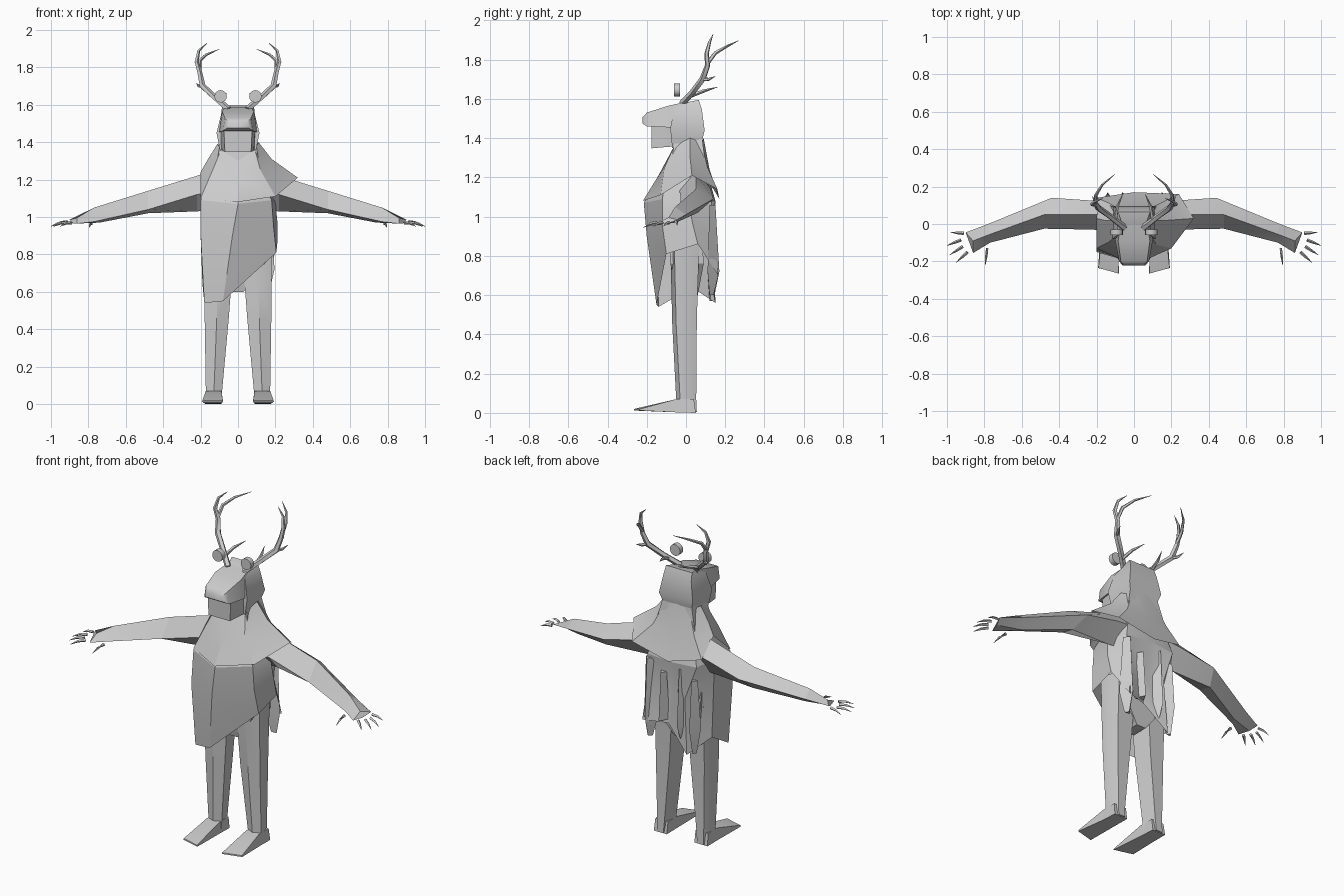
import bpy, bmesh, math
from mathutils import Vector

grey = bpy.data.materials.new("plain_grey")
grey.diffuse_color = (0.6, 0.6, 0.6, 1)


def finish(name, bm, angle=30):
    bmesh.ops.recalc_face_normals(bm, faces=bm.faces)
    me = bpy.data.meshes.new(name)
    bm.to_mesh(me)
    bm.free()
    me.materials.append(grey)
    ob = bpy.data.objects.new(name, me)
    bpy.context.collection.objects.link(ob)
    bpy.ops.object.select_all(action='DESELECT')
    ob.select_set(True)
    bpy.context.view_layer.objects.active = ob
    bpy.ops.object.shade_smooth_by_angle(angle=math.radians(angle))
    return ob


def loft(name, rings, caps=(True, True), side=1, angle=30):
    """Skin a series of equal-length point rings; side=-1 mirrors in x."""
    bm = bmesh.new()
    vs = [[bm.verts.new((p[0] * side, p[1], p[2])) for p in r] for r in rings]
    n = len(vs[0])
    for a, b in zip(vs, vs[1:]):
        for i in range(n):
            j = (i + 1) % n
            bm.faces.new((a[i], a[j], b[j], b[i]))
    if caps[0]:
        bm.faces.new(vs[0])
    if caps[1]:
        bm.faces.new(vs[-1])
    return finish(name, bm, angle)


def box_ring(w0, w1, y0, y1, z0, z1):
    """Rectangle across x: front edge (w0,y0,z0), back edge (w1,y1,z1)."""
    return [(-w0, y0, z0), (w0, y0, z0), (w1, y1, z1), (-w1, y1, z1)]


def tube(name, pts, radii, side, n=5):
    rings = []
    for i, p in enumerate(pts):
        d = (Vector(pts[min(i + 1, len(pts) - 1)]) - Vector(pts[max(i - 1, 0)])).normalized()
        u = d.orthogonal().normalized() if abs(d.y) > 0.98 else d.cross(Vector((0, 1, 0))).normalized()
        v = d.cross(u)
        rings.append([Vector(p) + radii[i] * (math.cos(t) * u + math.sin(t) * v)
                      for t in (k * 2 * math.pi / n for k in range(n))])
    return loft(name, rings, side=side, angle=50)


# Mantle over the shoulders, longer flap on one side
neck = [(0, -0.08, 1.30), (0.09, -0.06, 1.36), (0.11, 0.02, 1.40), (0.08, 0.08, 1.38),
        (0, 0.09, 1.40), (-0.08, 0.08, 1.38), (-0.11, 0.02, 1.39), (-0.09, -0.06, 1.36)]
chest = [(0, -0.14, 1.21), (0.12, -0.11, 1.25), (0.18, 0.02, 1.31), (0.14, 0.11, 1.25),
         (0, 0.12, 1.24), (-0.13, 0.11, 1.25), (-0.16, 0.02, 1.31), (-0.14, -0.10, 1.24)]
rim = [(0, -0.22, 1.08), (0.20, -0.13, 1.11), (0.32, 0.03, 1.21), (0.24, 0.16, 1.14),
       (0, 0.17, 1.09), (-0.20, 0.14, 1.14), (-0.20, 0.03, 1.24), (-0.20, -0.13, 1.10)]
loft("mantle", [neck, chest, rim], caps=(False, False), angle=20)

# Ragged robe below the mantle
yoke = [(0, -0.13, 1.22), (0.10, -0.10, 1.24), (0.16, 0.02, 1.25), (0.12, 0.10, 1.22),
        (0, 0.11, 1.22), (-0.12, 0.10, 1.22), (-0.16, 0.02, 1.25), (-0.12, -0.09, 1.23)]
ribs = [(0, -0.215, 1.07), (0.18, -0.12, 1.09), (0.20, 0.02, 1.08), (0.16, 0.13, 1.08),
        (0, 0.15, 1.08), (-0.16, 0.13, 1.08), (-0.20, 0.02, 1.10), (-0.20, -0.13, 1.09)]
waist = [(-0.03, -0.20, 0.90), (0.19, -0.12, 0.95), (0.21, 0.03, 0.98), (0.14, 0.14, 0.90),
         (0.02, 0.10, 0.92), (-0.09, 0.14, 0.88), (-0.20, 0.03, 0.90), (-0.20, -0.15, 0.90)]
hem = [(-0.08, -0.15, 0.55), (0.205, -0.10, 0.81), (0.21, 0.06, 0.86), (0.17, 0.165, 0.70),
       (0.03, 0.12, 0.70), (-0.11, 0.15, 0.56), (-0.19, 0.03, 0.64), (-0.18, -0.14, 0.54)]
loft("robe", [yoke, ribs, waist, hem], caps=(True, False), angle=20)

# Pelvis wedge
loft("pelvis", [box_ring(0.16, 0.16, -0.09, 0.08, 0.95, 0.95),
                box_ring(0.15, 0.15, -0.08, 0.09, 0.76, 0.76),
                box_ring(0.03, 0.03, -0.04, 0.06, 0.60, 0.60)])

# Hanging folds on the back of the robe
for i, (x, top, low, w) in enumerate([(0.15, 1.06, 0.60, 0.045), (0.06, 1.0, 0.72, 0.03),
                                      (-0.06, 1.05, 0.64, 0.04), (-0.14, 1.0, 0.57, 0.035)]):
    loft(f"back_fold_{i}", [[(x - w * .6, 0.12, top), (x, 0.15, top), (x + w * .6, 0.12, top)],
                            [(x - w, 0.11, .72), (x, 0.17, .72), (x + w, 0.11, .72)],
                            [(x - w * .4, 0.12, low), (x, 0.14, low), (x + w * .4, 0.12, low)]])

# Neck and hooded skull
loft("neck", [box_ring(0.12, 0.13, -0.08, 0.10, 1.26, 1.26),
              box_ring(0.09, 0.09, -0.05, 0.08, 1.42, 1.42)])
loft("skull", [box_ring(0.095, 0.09, -0.07, 0.08, 1.35, 1.38),
               box_ring(0.115, 0.11, -0.08, 0.095, 1.45, 1.44),
               box_ring(0.09, 0.09, -0.06, 0.08, 1.55, 1.55),
               box_ring(0.06, 0.085, -0.01, 0.065, 1.58, 1.595)])


# Snout and jaw as sections running forward
def section(y, wt, wb, zt, zb):
    return [(-wb, y, zb), (wb, y, zb), (wt, y, zt), (-wt, y, zt)]


loft("snout", [section(0.0, 0.07, 0.11, 1.585, 1.44),
               section(-0.09, 0.085, 0.10, 1.565, 1.455),
               section(-0.20, 0.07, 0.08, 1.53, 1.46),
               section(-0.222, 0.05, 0.06, 1.505, 1.475)], angle=50)
loft("jaw", [section(-0.02, 0.10, 0.09, 1.46, 1.36),
             section(-0.10, 0.09, 0.085, 1.46, 1.355),
             section(-0.175, 0.075, 0.07, 1.46, 1.348)], angle=50)

for s, tag in ((1, "left"), (-1, "right")):
    # Legs with wedge feet
    def leg_ring(x0, x1, y0, y1, z):
        m, k = (x0 + x1) / 2, (y0 + y1) / 2
        return [(x0, y0 + .02, z), (m, y0, z), (x1, y0 + .02, z), (x1, k, z),
                (x1 - .02, y1, z), (x0 + .02, y1, z)]
    loft(f"leg_{tag}", [leg_ring(0.02, 0.18, -0.08, 0.07, 0.88),
                        leg_ring(0.035, 0.18, -0.075, 0.06, 0.65),
                        leg_ring(0.05, 0.178, -0.07, 0.055, 0.45),
                        leg_ring(0.085, 0.172, -0.05, 0.052, 0.07),
                        leg_ring(0.09, 0.172, -0.05, 0.055, 0.004)], side=s)
    loft(f"foot_{tag}", [[(0.09, 0.05, 0.0), (0.175, 0.05, 0.0), (0.172, 0.04, 0.07), (0.09, 0.04, 0.07)],
                         [(0.088, -0.05, 0.003), (0.178, -0.05, 0.003), (0.172, -0.05, 0.07), (0.088, -0.05, 0.07)],
                         [(0.08, -0.265, 0.012), (0.192, -0.235, 0.012), (0.190, -0.235, 0.02), (0.082, -0.265, 0.02)]],
         side=s)

    # Arms: front, top, back and bottom ridges
    loft(f"arm_{tag}", [[(0.10, -0.04, 1.14), (0.10, 0.05, 1.26), (0.10, 0.11, 1.16), (0.10, 0.05, 1.04)],
                        [(0.22, -0.03, 1.12), (0.22, 0.05, 1.22), (0.22, 0.125, 1.14), (0.22, 0.05, 1.03)],
                        [(0.48, -0.025, 1.04), (0.48, 0.05, 1.14), (0.44, 0.14, 1.09), (0.48, 0.06, 1.02)],
                        [(0.77, -0.10, 0.975), (0.77, -0.055, 1.05), (0.78, 0.0, 1.01), (0.74, -0.05, 0.97)],
                        [(0.86, -0.155, 0.965), (0.86, -0.09, 0.995), (0.90, -0.045, 0.985), (0.88, -0.09, 0.965)]],
         side=s, angle=15)

    # Loose claws and thumb
    claws = [((0.91, -0.05, 0.975), (0.98, -0.045, 0.955)), ((0.925, -0.085, 0.97), (1.0, -0.115, 0.95)),
             ((0.915, -0.12, 0.97), (0.985, -0.165, 0.95)), ((0.89, -0.15, 0.97), (0.95, -0.205, 0.95)),
             ((0.785, -0.13, 0.965), (0.795, -0.22, 0.945))]
    for i, (a, b) in enumerate(claws):
        a, b = Vector(a), Vector(b)
        tube(f"claw_{tag}_{i}", [a, a.lerp(b, .5) + Vector((0, 0, .006)), b], [.009, .007, .001], s, 4)

    # Antler beam and tines
    tube(f"antler_{tag}", [(0.05, -0.02, 1.575), (0.12, 0.035, 1.635), (0.19, 0.085, 1.70), (0.205, 0.11, 1.77),
                           (0.222, 0.105, 1.83), (0.21, 0.12, 1.89), (0.165, 0.138, 1.93)],
         [.018, .016, .017, .014, .012, .008, .001], s)
    tube(f"crown_tine_{tag}", [(0.207, 0.108, 1.78), (0.205, 0.15, 1.835), (0.17, 0.21, 1.868), (0.10, 0.268, 1.897)],
         [.011, .010, .007, .001], s)
    tube(f"brow_tine_{tag}", [(0.10, 0.02, 1.615), (0.09, 0.09, 1.64), (0.06, 0.16, 1.66)],
         [.011, .009, .001], s)
    tube(f"side_tine_{tag}", [(0.19, 0.085, 1.70), (0.21, 0.115, 1.70), (0.222, 0.15, 1.715)],
         [.011, .008, .001], s)

    # Floating disc eyes
    eye = []
    for y in (-0.06, -0.03):
        eye.append([(0.093 + .033 * math.cos(t), y, 1.645 + .033 * math.sin(t))
                    for t in (k * math.pi / 8 for k in range(16))])
    loft(f"eye_{tag}", eye, side=s)
